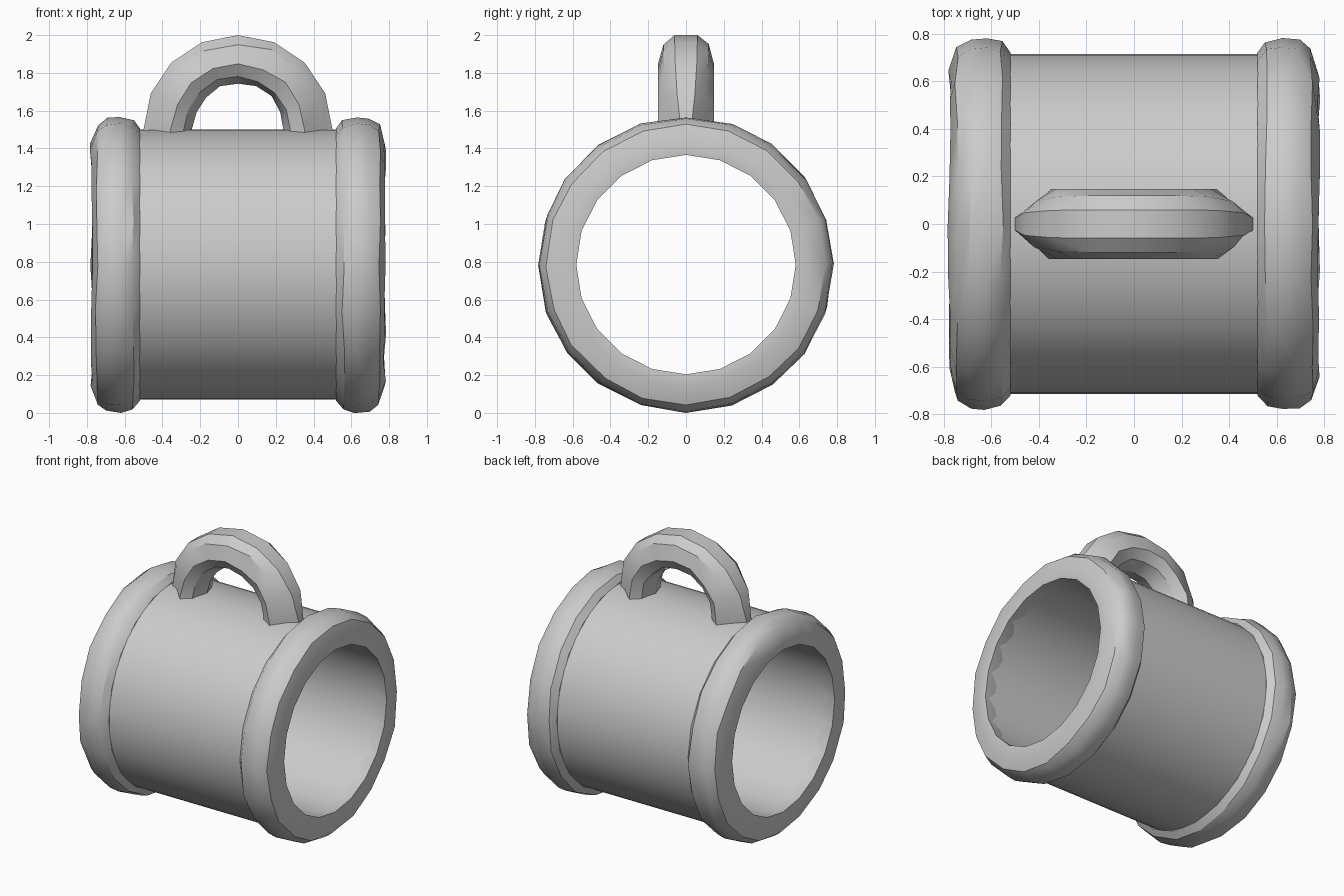
import bpy, bmesh, math, random

random.seed(4)
if "Cube" in bpy.data.objects:
    bpy.data.objects.remove(bpy.data.objects["Cube"])

AXIS_Z = 0.785          # height of the barrel axis
RIM_SIDES = 20

mat = bpy.data.materials.new("plain grey")
mat.use_nodes = True
GREY = (0.6, 0.6, 0.6, 1.0)
mat.diffuse_color = GREY
mat.node_tree.nodes["Principled BSDF"].inputs["Base Color"].default_value = GREY


def skin(name, rings, closed, angle):
    """Join equal rings of points into a closed surface, shaded smooth up to an angle."""
    bm = bmesh.new()
    vs = [[bm.verts.new(p) for p in ring] for ring in rings]
    n, m = len(vs), len(vs[0])
    for i in range(n if closed else n - 1):
        a, b = vs[i], vs[(i + 1) % n]
        for j in range(m):
            k = (j + 1) % m
            bm.faces.new((a[j], a[k], b[k], b[j]))
    if not closed:
        bm.faces.new(vs[0])
        bm.faces.new(vs[-1])
    bmesh.ops.recalc_face_normals(bm, faces=bm.faces)
    me = bpy.data.meshes.new(name)
    bm.to_mesh(me)
    bm.free()
    me.materials.append(mat)
    ob = bpy.data.objects.new(name, me)
    bpy.context.collection.objects.link(ob)
    bpy.ops.object.select_all(action='DESELECT')
    ob.select_set(True)
    bpy.context.view_layer.objects.active = ob
    bpy.ops.object.shade_smooth_by_angle(angle=math.radians(angle))
    return ob


def lathe(name, profile, sides, angle, rough=0.0):
    """Turn a closed (x, radius) profile about the barrel axis, with optional hewn roughness."""
    rings = []
    for s in range(sides):
        t = 2 * math.pi * s / sides
        ring = []
        for x, r in profile:
            outer = r > 0.62 and abs(x) > 0.53
            x2, r2, t2 = x, r, t
            if outer:
                x2 -= math.copysign(random.uniform(0, 2 * rough), x)
                r2 -= random.uniform(0, rough)
                t2 += random.uniform(-rough, rough) * 3 * abs(math.sin(t))
            ring.append((x2, r2 * math.sin(t2), AXIS_Z - r2 * math.cos(t2)))
        rings.append(ring)
    return skin(name, rings, True, angle)


# Barrel: thick tube with a smooth outside and bore
lathe("barrel", [(-0.62, 0.715), (0.62, 0.715), (0.76, 0.585), (-0.76, 0.585)], 64, 30)

# Rims: rough rounded collars at both ends
RIM = [(0.52, 0.64), (0.52, 0.722), (0.565, 0.77), (0.63, 0.786), (0.70, 0.78),
       (0.755, 0.745), (0.785, 0.645), (0.772, 0.581), (0.62, 0.60)]
for name, side in (("left_rim", 1), ("right_rim", -1)):
    lathe(name, [(side * x, r) for x, r in RIM], RIM_SIDES, 32, 0.008)

# Handle: faceted half ring on top of the barrel
SECTION = [(0.13, 0.06), (0.085, 0.12), (-0.02, 0.148), (-0.09, 0.105),
           (-0.125, 0.0), (-0.09, -0.105), (-0.02, -0.148), (0.085, -0.12), (0.13, -0.06)]
ARC_R, BASE_Z, STEPS = 0.37, 1.5, 8


def handle_ring(t, drop=0.0):
    foot = 1 - abs(math.sin(t))            # feet taper towards their outer edge
    ring = []
    for d, y in SECTION:
        w = 1 - 0.55 * foot ** 2 if d > 0 else 1
        j = 0.0 if d > 0.1 else random.uniform(-0.008, 0.008)
        r = ARC_R + d + j
        ring.append((r * math.cos(t), y * w, BASE_Z + r * math.sin(t) - drop))
    return ring


rings = [handle_ring(0, 0.06)]
rings += [handle_ring(math.pi * i / STEPS) for i in range(STEPS + 1)]
rings.append(handle_ring(math.pi, 0.06))
skin("handle", rings, False, 32)
